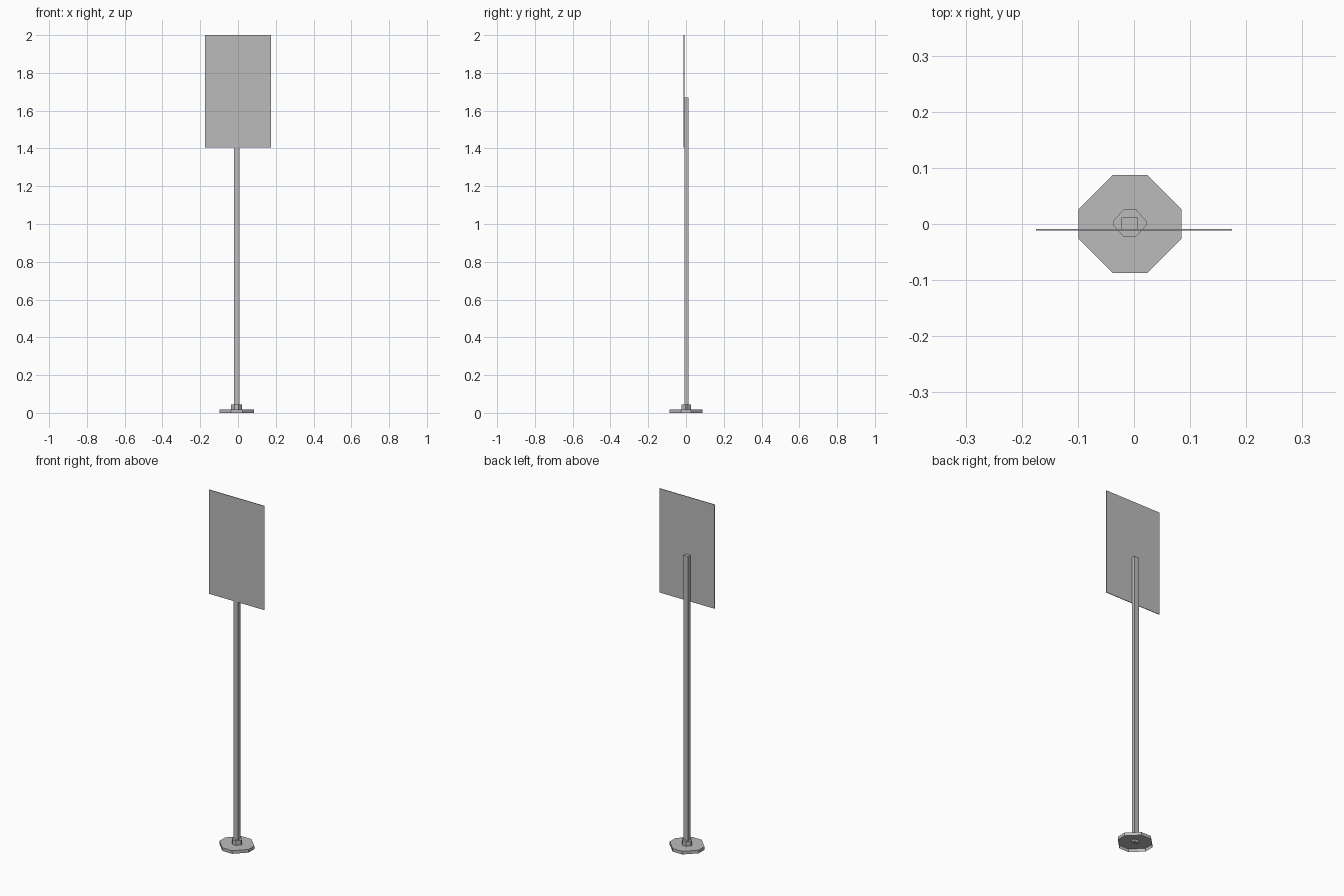
import bpy, bmesh

if "Cube" in bpy.data.objects:
    bpy.data.objects.remove(bpy.data.objects["Cube"])

grey = bpy.data.materials.new("light_grey")
grey.diffuse_color = (0.5, 0.5, 0.5, 1.0)
grey.use_nodes = True
grey.node_tree.nodes["Principled BSDF"].inputs["Base Color"].default_value = grey.diffuse_color


def prism(name, outline, z0, z1, bottom=True):
    """Extrude an xy outline from z0 to z1, optionally open underneath."""
    bm = bmesh.new()
    low = [bm.verts.new((x, y, z0)) for x, y in outline]
    high = [bm.verts.new((x, y, z1)) for x, y in outline]
    n = len(outline)
    for i in range(n):
        j = (i + 1) % n
        bm.faces.new((low[i], low[j], high[j], high[i]))
    bm.faces.new(high)
    if bottom:
        bm.faces.new(low[::-1])
    mesh = bpy.data.meshes.new(name)
    bm.to_mesh(mesh)
    bm.free()
    mesh.materials.append(grey)
    obj = bpy.data.objects.new(name, mesh)
    bpy.context.collection.objects.link(obj)
    return obj


def rect(x0, x1, y0, y1):
    return [(x0, y0), (x1, y0), (x1, y1), (x0, y1)]


def octagon(cx, cy, rx, ry, fx, fy):
    """Rectangle with cut corners; fx, fy are half lengths of the flats."""
    pts = [(fx, -ry), (rx, -fy), (rx, fy), (fx, ry),
           (-fx, ry), (-rx, fy), (-rx, -fy), (-fx, -ry)]
    return [(cx + x, cy + y) for x, y in pts]


# Foot plate, hollow underneath
prism("base_plate", octagon(-0.007, 0.0, 0.092, 0.087, 0.031, 0.026), 0.0, 0.018, bottom=False)
# Collar around the post
prism("post_collar", octagon(-0.0075, 0.0015, 0.0295, 0.0245, 0.011, 0.004), 0.018, 0.045, bottom=False)
# Square post
prism("post", rect(-0.022, 0.007, -0.009, 0.012), 0.005, 1.67)
# Sign panel on the front of the post
prism("sign_panel", rect(-0.175, 0.175, -0.012, -0.0085), 1.405, 2.0)
